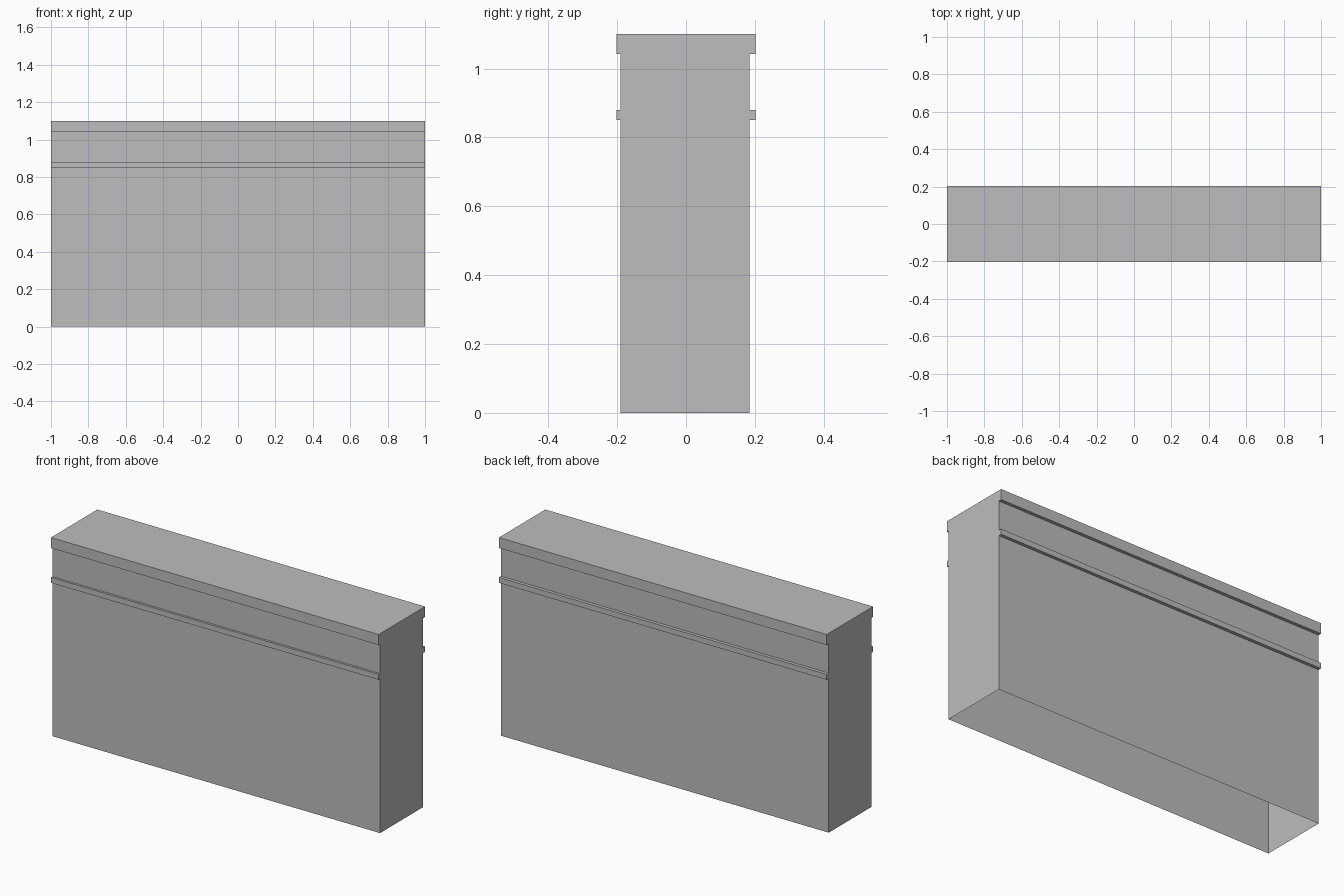
import bpy
import bmesh
from mathutils import Vector

default = bpy.data.objects.get("Cube")
if default:
    bpy.data.objects.remove(default, do_unlink=True)

# One plain grey for the whole wall
GREY = (0.51, 0.51, 0.51, 1.0)
grey = bpy.data.materials.new("plain_grey")
grey.use_nodes = True
grey.diffuse_color = GREY
grey.node_tree.nodes["Principled BSDF"].inputs["Base Color"].default_value = GREY

HALF_LENGTH = 1.0
FRONT, BACK = -0.19, 0.184      # wall faces
EDGE = 0.202                    # outer face of cap and trims
CAP_BOTTOM, TOP = 1.042, 1.1
TRIM_BOTTOM, TRIM_TOP = 0.85, 0.88


def box(name, y0, y1, z0, z1, open_sides=()):
    """Full-length box; faces whose normal is in open_sides are left out."""
    bm = bmesh.new()
    bmesh.ops.create_cube(bm, size=1)
    bm.normal_update()
    gaps = [f for f in bm.faces
            if any(f.normal.dot(Vector(d)) > 0.9 for d in open_sides)]
    bmesh.ops.delete(bm, geom=gaps, context='FACES')
    bmesh.ops.scale(bm, vec=(2 * HALF_LENGTH, y1 - y0, z1 - z0), verts=bm.verts)
    bmesh.ops.translate(bm, vec=(0, (y0 + y1) / 2, (z0 + z1) / 2), verts=bm.verts)
    mesh = bpy.data.meshes.new(name)
    bm.to_mesh(mesh)
    bm.free()
    mesh.materials.append(grey)
    obj = bpy.data.objects.new(name, mesh)
    bpy.context.collection.objects.link(obj)
    return obj


UP, DOWN = (0, 0, 1), (0, 0, -1)
TO_BACK, TO_FRONT = (0, 1, 0), (0, -1, 0)

# Hollow wall, open underneath, closed by the cap
box("wall_body", FRONT, BACK, 0, CAP_BOTTOM, (UP, DOWN))
box("wall_cap", -EDGE, EDGE, CAP_BOTTOM, TOP)

# Narrow trims along both long faces
box("front_trim", -EDGE, FRONT, TRIM_BOTTOM, TRIM_TOP, (TO_BACK,))
box("back_trim", BACK, EDGE, TRIM_BOTTOM, TRIM_TOP, (TO_FRONT,))
